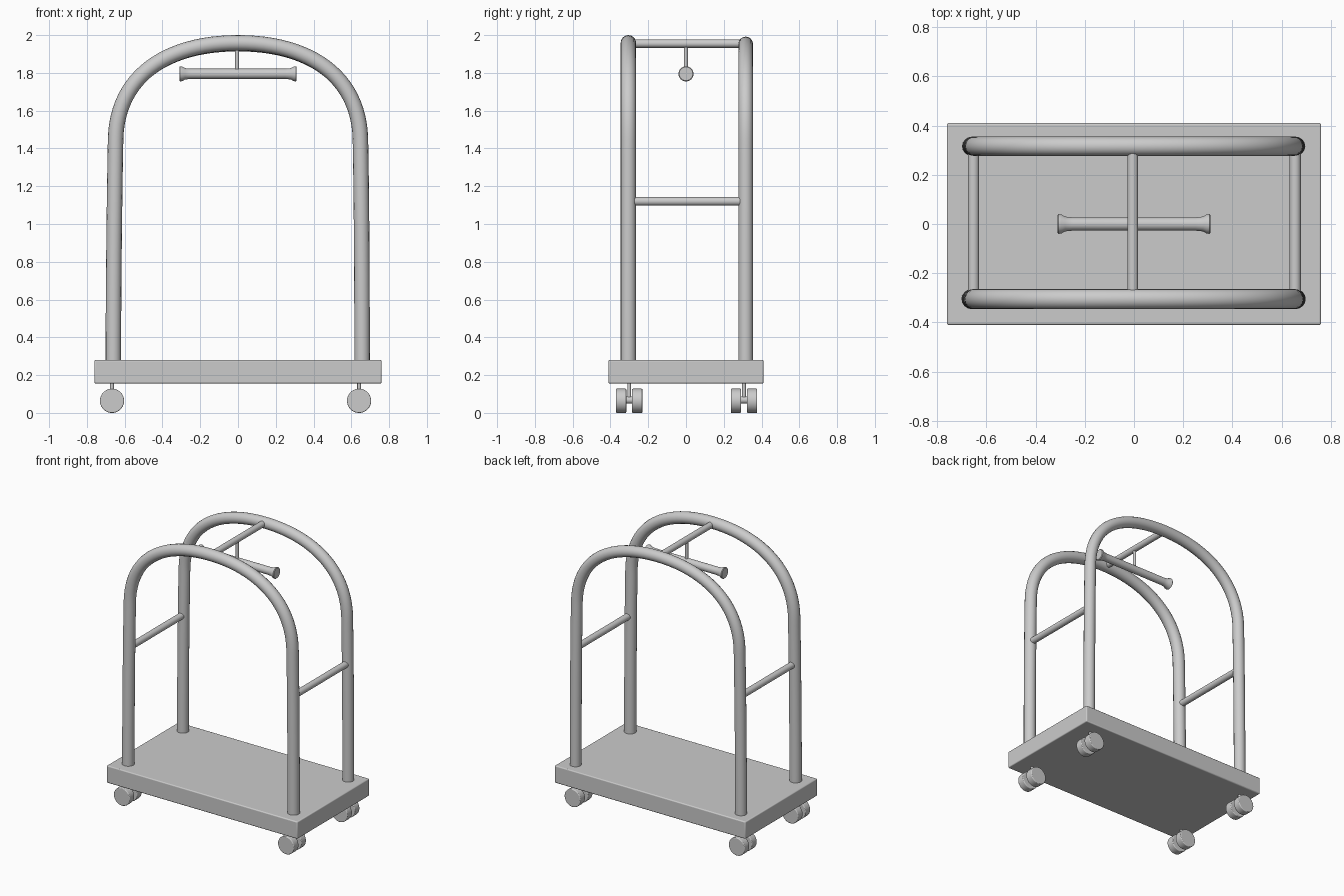
import bpy, math
from mathutils import Vector

if "Cube" in bpy.data.objects:
    bpy.data.objects.remove(bpy.data.objects["Cube"])


def smooth(obj, angle=40):
    bpy.ops.object.select_all(action='DESELECT')
    obj.select_set(True)
    bpy.context.view_layer.objects.active = obj
    bpy.ops.object.shade_smooth_by_angle(angle=math.radians(angle))


def rod(name, a, b, r, verts=32, bevel=0):
    a, b = Vector(a), Vector(b)
    d = b - a
    bpy.ops.mesh.primitive_cylinder_add(vertices=verts, radius=r, depth=d.length,
                                        location=(a + b) / 2,
                                        rotation=d.to_track_quat('Z', 'Y').to_euler())
    o = bpy.context.object
    o.name = name
    if bevel:
        m = o.modifiers.new("bevel", 'BEVEL')
        m.width, m.segments = bevel, 3
        m.limit_method = 'ANGLE'
    smooth(o)
    return o


def arch(name, y, r, top):
    c = bpy.data.curves.new(name, 'CURVE')
    c.dimensions = '3D'
    c.bevel_depth, c.bevel_resolution, c.resolution_u = r, 6, 24
    c.use_fill_caps = True
    s = c.splines.new('BEZIER')
    # point, left handle, right handle (x, z)
    pts = [((-.66, .25), (-.66, .2), (-.66, .6)),
           ((-.648, 1.45), (-.655, 1.1), (-.64, 1.78)),
           ((0, top), (-.38, top), (.38, top)),
           ((.648, 1.45), (.64, 1.78), (.655, 1.1)),
           ((.657, .25), (.657, .6), (.657, .2))]
    s.bezier_points.add(len(pts) - 1)
    for p, (co, hl, hr) in zip(s.bezier_points, pts):
        p.handle_left_type = p.handle_right_type = 'FREE'
        p.co = (co[0], y, co[1])
        p.handle_left = (hl[0], y, hl[1])
        p.handle_right = (hr[0], y, hr[1])
    o = bpy.data.objects.new(name, c)
    bpy.context.collection.objects.link(o)
    bpy.ops.object.select_all(action='DESELECT')
    o.select_set(True)
    bpy.context.view_layer.objects.active = o
    bpy.ops.object.convert(target='MESH')
    smooth(bpy.context.object)


# Platform
bpy.ops.mesh.primitive_cube_add(size=1, location=(0, 0, .218))
deck = bpy.context.object
deck.name = "platform"
deck.scale = (1.52, .82, .124)
bpy.ops.object.transform_apply(location=False, rotation=False, scale=True)
m = deck.modifiers.new("bevel", 'BEVEL')
m.width, m.segments = .007, 3
smooth(deck)

# Arched tubes
arch("front_arch", -.305, .041, 1.959)
arch("back_arch", .316, .039, 1.953)

# Cross bars between the arches
rod("left_cross_bar", (-.652, -.29, 1.12), (-.652, .3, 1.12), .023)
rod("right_cross_bar", (.655, -.29, 1.12), (.655, .3, 1.12), .023)
rod("top_cross_bar", (-.005, -.29, 1.955), (-.005, .3, 1.955), .022)

# Hanging rail: lathed profile with flared ends, along x
rod("rail_hanger", (-.005, 0, 1.8), (-.005, 0, 1.95), .011, 20)
half = [(.25, .027), (.28, .03), (.296, .039), (.306, .04), (.31, .036)]
profile = [(-x, r) for x, r in reversed(half)] + half
N = 32
verts = [(x, r * math.cos(2 * math.pi * i / N), 1.795 + r * math.sin(2 * math.pi * i / N))
         for x, r in profile for i in range(N)]
faces = [(k * N + i, k * N + (i + 1) % N, (k + 1) * N + (i + 1) % N, (k + 1) * N + i)
         for k in range(len(profile) - 1) for i in range(N)]
faces += [tuple(reversed(range(N))), tuple(range(len(verts) - N, len(verts)))]
me = bpy.data.meshes.new("hanging_rail")
me.from_pydata(verts, [], [f[::-1] for f in faces])
rail = bpy.data.objects.new("hanging_rail", me)
bpy.context.collection.objects.link(rail)
smooth(rail)

# Twin-wheel casters
for side, x in (("left", -.667), ("right", .641)):
    for end, y in (("front", -.301), ("back", .307)):
        n = f"{end}_{side}_caster"
        rod(n + "_stem", (x, y, .068), (x, y, .17), .01, 16)
        rod(n + "_axle", (x, y - .03, .068), (x, y + .03, .068), .019, 20)
        for s in (-1, 1):
            rod(n + ("_outer_wheel" if s * y > 0 else "_inner_wheel"),
                (x, y + s * .015, .064), (x, y + s * .07, .064), .064, 40, .005)
